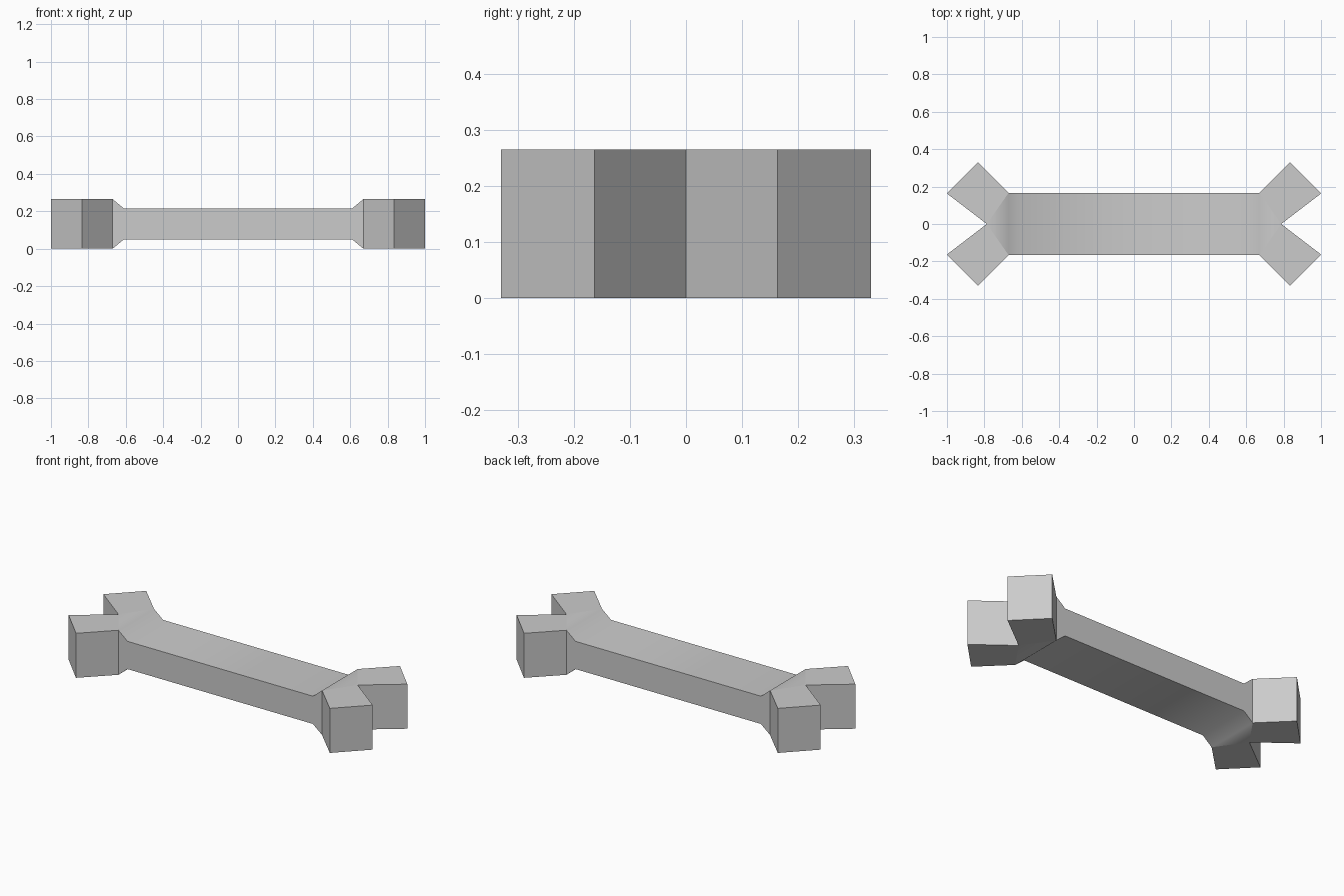
import bpy
import bmesh

cube = bpy.data.objects.get("Cube")
if cube:
    bpy.data.objects.remove(cube, do_unlink=True)

HEIGHT = 0.265
LOW, HIGH = 0.05, 0.215
HALF = 0.167

grey = bpy.data.materials.new("bone_grey")
grey.use_nodes = True
grey.diffuse_color = (0.6, 0.6, 0.6, 1)
grey.node_tree.nodes["Principled BSDF"].inputs["Base Color"].default_value = (0.6, 0.6, 0.6, 1)


def finish(name, bm):
    bmesh.ops.recalc_face_normals(bm, faces=bm.faces)
    mesh = bpy.data.meshes.new(name)
    bm.to_mesh(mesh)
    bm.free()
    mesh.materials.append(grey)
    obj = bpy.data.objects.new(name, mesh)
    bpy.context.collection.objects.link(obj)


# Shaft: straight middle, ramps up to the ends, and a pointed notch between knobs
bm = bmesh.new()
stations = [(-0.67, 0, HEIGHT), (-0.61, LOW, HIGH), (0.61, LOW, HIGH), (0.67, 0, HEIGHT)]
rings = [[bm.verts.new((x, y, z)) for y, z in
          ((-HALF, lo), (HALF, lo), (HALF, hi), (-HALF, hi))] for x, lo, hi in stations]
covers = []
for a, b in zip(rings, rings[1:]):
    for i in range(4):
        j = (i + 1) % 4
        face = bm.faces.new((a[i], a[j], b[j], b[i]))
        if i % 2 == 0:
            covers.append(face)
for ring, x in ((rings[0], -0.787), (rings[-1], 0.787)):
    low, high = (bm.verts.new((x, 0, z)) for z in (0, HEIGHT))
    covers.append(bm.faces.new((ring[0], ring[1], low)))
    covers.append(bm.faces.new((ring[2], ring[3], high)))
    bm.faces.new((ring[0], low, high, ring[3]))
    bm.faces.new((ring[1], ring[2], high, low))
# Top and bottom covers blend smoothly; side walls stay flat
for face in covers:
    face.smooth = True
for edge in bm.edges:
    edge.smooth = all(f.smooth for f in edge.link_faces)
finish("shaft", bm)

# Four square knobs, mirrored to each corner
outline = [(0.67, HALF), (0.787, 0), (1.0, 0.163), (0.835, 0.33)]
for side, sx in (("left", 1), ("right", -1)):
    for end, sy in (("front", -1), ("back", 1)):
        bm = bmesh.new()
        base, top = ([bm.verts.new((sx * x, sy * y, z)) for x, y in outline]
                     for z in (0, HEIGHT))
        bm.faces.new(base)
        bm.faces.new(top)
        for i in range(1, 4):  # inner side is left open against the shaft
            j = (i + 1) % 4
            bm.faces.new((base[i], base[j], top[j], top[i]))
        # Orient outward using the closed volume, then drop the inner side again
        inner = bm.faces.new((base[0], base[1], top[1], top[0]))
        bmesh.ops.recalc_face_normals(bm, faces=bm.faces)
        finish(f"{end}_{side}_knob", bm)
